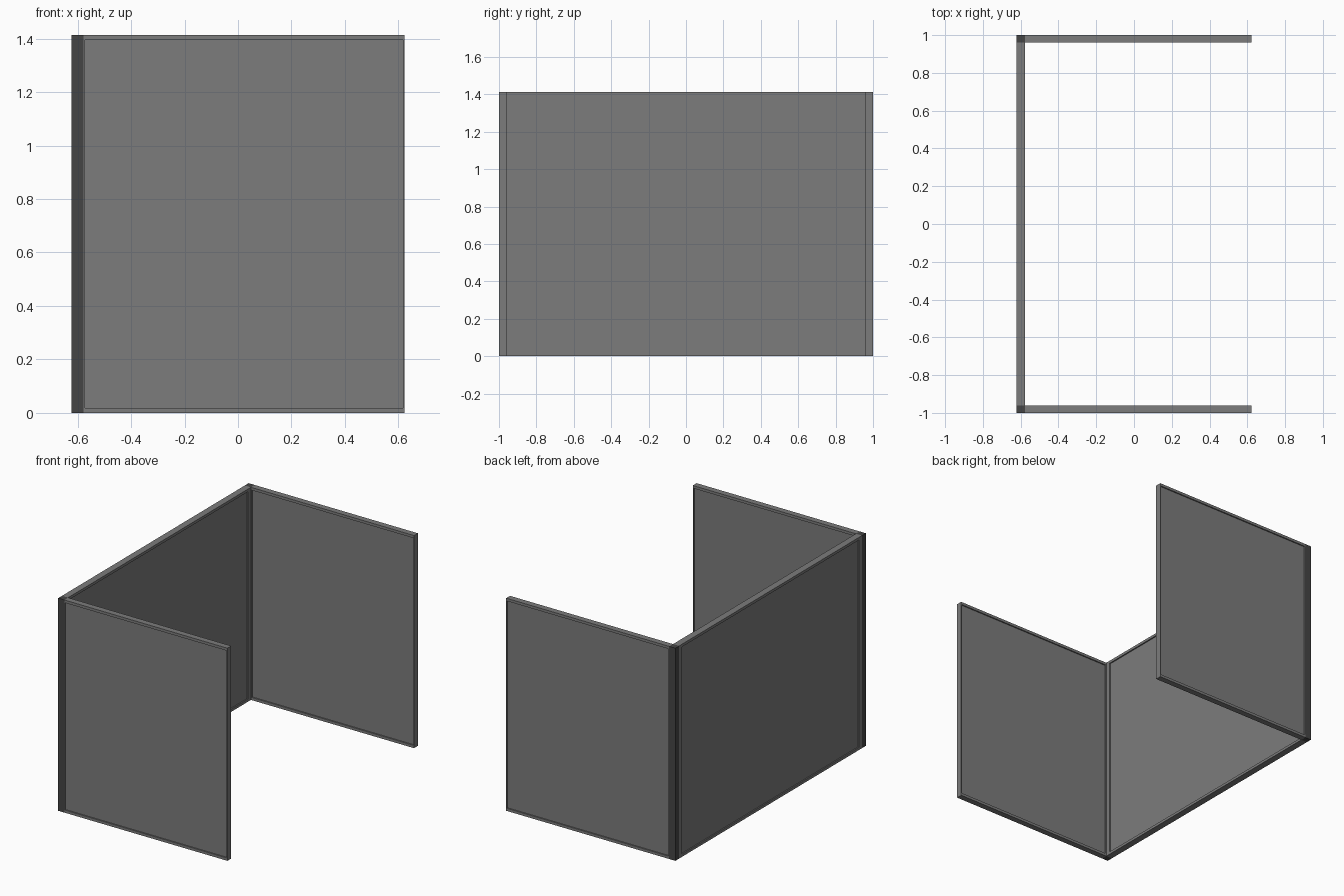
import bpy

if "Cube" in bpy.data.objects:
    bpy.data.objects.remove(bpy.data.objects["Cube"])

H, RAIL = 1.413, 0.018


def material(name, v):
    m = bpy.data.materials.new(name)
    m.diffuse_color = (v, v, v, 1)
    m.use_nodes = True
    m.node_tree.nodes["Principled BSDF"].inputs["Base Color"].default_value = m.diffuse_color
    return m


GREY = material("grey_panel", 0.2)
DARK = material("dark_post", 0.06)


def box(name, x, y, z, mat):
    """Box from (min, max) pairs on each axis."""
    bpy.ops.mesh.primitive_cube_add(
        size=1, location=[(a + b) / 2 for a, b in (x, y, z)])
    ob = bpy.context.object
    ob.name = name
    ob.scale = [b - a for a, b in (x, y, z)]
    bpy.ops.object.transform_apply(location=False, rotation=False, scale=True)
    ob.data.materials.append(mat)
    return ob


def framed_panel(name, x, y, axis, stile, recess):
    """Upright frame along the given axis with an infill set back on both faces."""
    z = [(0, H), (RAIL, H - RAIL)]
    run = (x, y)[axis]
    inner = (run[0] + stile, run[1] - stile)
    thin = (x, y)[1 - axis]
    core = (thin[0] + recess, thin[1] - recess)

    def part(label, along, across, zz):
        xy = (along, across) if axis == 0 else (across, along)
        box(f"{name}_{label}", *xy, zz, GREY)

    part("stile_start", (run[0], inner[0]), thin, z[0])
    part("stile_end", (inner[1], run[1]), thin, z[0])
    part("bottom_rail", inner, thin, (0, RAIL))
    part("top_rail", inner, thin, (H - RAIL, H))
    part("infill", inner, core, z[1])


# Long back screen
framed_panel("back_screen", (-0.622, -0.577), (-0.96, 0.96), 1, 0.03, 0.008)

# Side wings and dark corner posts
for side, y in (("front", (-1, -0.96)), ("rear", (0.96, 1))):
    framed_panel(side + "_wing", (-0.577, 0.622), y, 0, 0.005, 0.008)
    box(side + "_corner_post", (-0.622, -0.577), y, (0, H), DARK)
